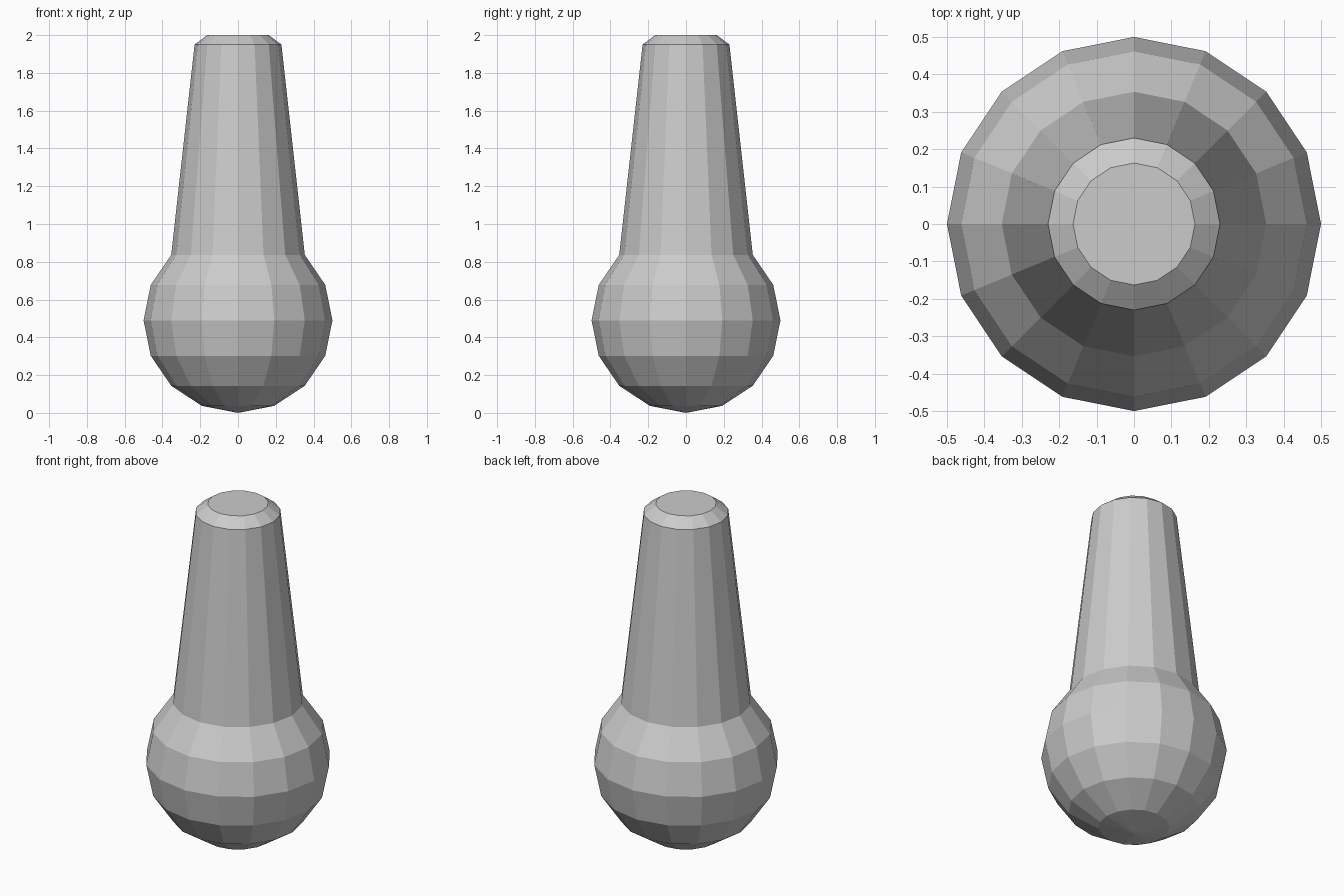
import bpy, bmesh
from math import cos, sin, pi

if "Cube" in bpy.data.objects:
    bpy.data.objects.remove(bpy.data.objects["Cube"])

SIDES = 16
R, H = 0.5, 0.49  # ball radius and half height

# Profile (radius, z): lower ball rings, tapered shaft, chamfered top
profile = [(R * sin(i * pi / 8), H - H * cos(i * pi / 8)) for i in range(1, 7)]
profile += [(0.23, 1.95), (0.163, 2.0)]

bm = bmesh.new()
rings = [[bm.verts.new((r * cos(2 * pi * k / SIDES), r * sin(2 * pi * k / SIDES), z))
          for k in range(SIDES)] for r, z in profile]
pole = bm.verts.new((0, 0, 0))

# Skin between rings, bottom fan and flat top cap
for k in range(SIDES):
    n = (k + 1) % SIDES
    bm.faces.new((pole, rings[0][n], rings[0][k]))
    for a, b in zip(rings, rings[1:]):
        bm.faces.new((a[k], a[n], b[n], b[k]))
bm.faces.new(rings[-1])

mesh = bpy.data.meshes.new("ball_handle")
bm.to_mesh(mesh)
bm.free()
bpy.context.collection.objects.link(bpy.data.objects.new("ball_handle", mesh))
